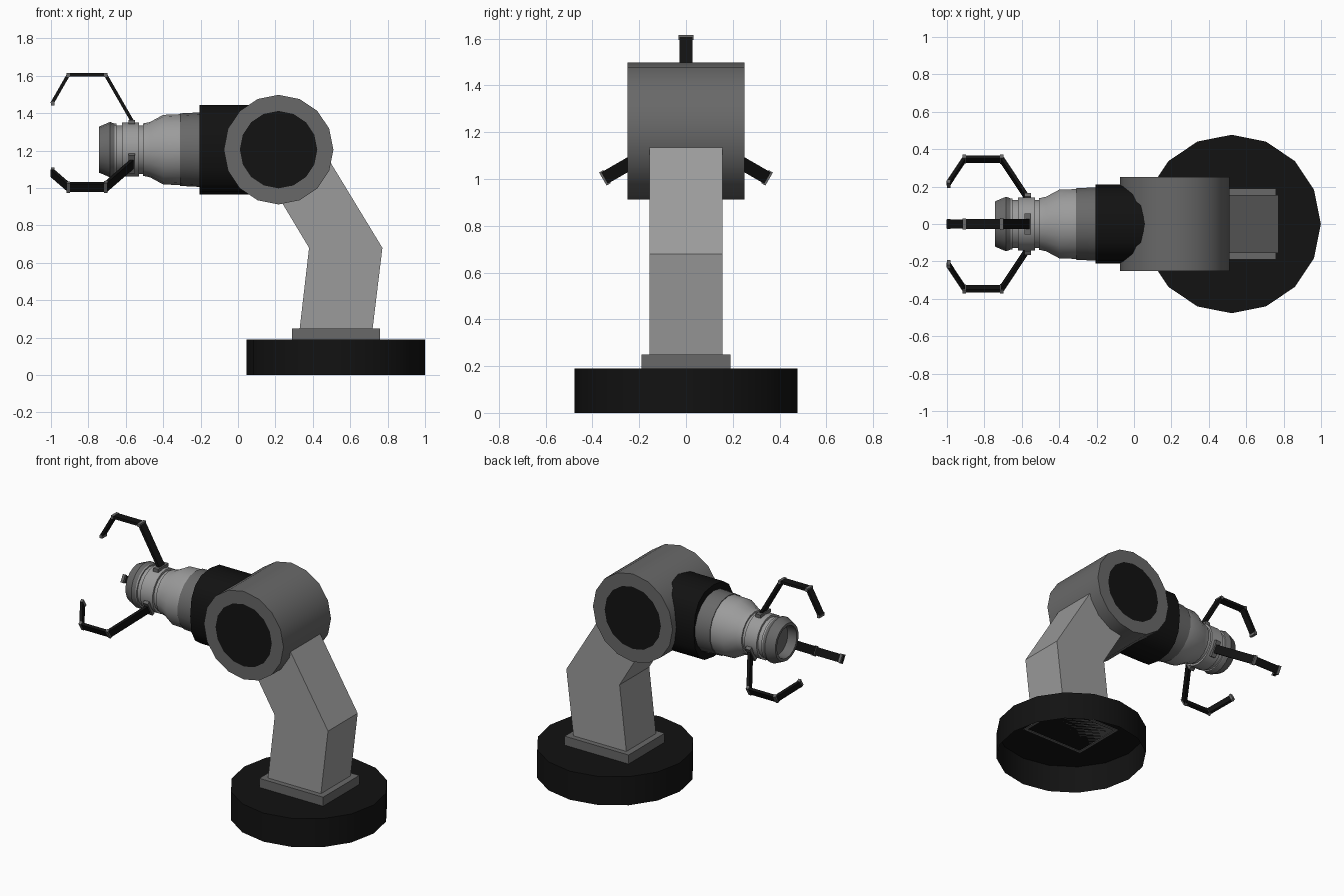
import bpy, bmesh
from math import sin, cos, pi, radians, atan2, hypot
from mathutils import Matrix, Vector

if "Cube" in bpy.data.objects:
    bpy.data.objects.remove(bpy.data.objects["Cube"])

AXIS_Z = 1.205   # height of the elbow drum and nozzle axis


def material(name, v):
    m = bpy.data.materials.new(name)
    m.diffuse_color = (v, v, v, 1)
    m.use_nodes = True
    m.node_tree.nodes["Principled BSDF"].inputs["Base Color"].default_value = m.diffuse_color
    return m


BLACK = material("black", 0.006)
MID = material("mid_grey", 0.14)
LIGHT = material("light_grey", 0.33)


def finish(name, bm, mats, smooth=False, matrix=None, normals=True):
    if normals:
        bmesh.ops.recalc_face_normals(bm, faces=bm.faces)
    if matrix:
        bm.transform(matrix)
    me = bpy.data.meshes.new(name)
    bm.to_mesh(me)
    bm.free()
    for m in mats:
        me.materials.append(m)
    if smooth:
        for p in me.polygons:
            p.use_smooth = True
        me.set_sharp_from_angle(angle=radians(31))
    ob = bpy.data.objects.new(name, me)
    bpy.context.collection.objects.link(ob)
    return ob


def add_box(bm, centre, size, rot=None):
    m = Matrix.Translation(centre) @ (rot or Matrix()) @ Matrix.Diagonal((*size, 1))
    bmesh.ops.create_cube(bm, size=1, matrix=m)


def loft(bm, rings, caps=True):
    loops = [[bm.verts.new(p) for p in r] for r in rings]
    n = len(loops[0])
    for a, b in zip(loops, loops[1:]):
        for i in range(n):
            bm.faces.new((a[i], a[(i + 1) % n], b[(i + 1) % n], b[i]))
    if caps:
        bm.faces.new(loops[0])
        bm.faces.new(loops[-1])


def ring_x(x, r, n=18):
    return [(x, r * sin(2 * pi * i / n), AXIS_Z + r * cos(2 * pi * i / n)) for i in range(n)]


# round base, open underneath
bm = bmesh.new()
circle = [(0.522 + 0.477 * cos(i * pi / 8), 0.477 * sin(i * pi / 8)) for i in range(16)]
lower = [bm.verts.new((x, y, 0)) for x, y in circle]
upper = [bm.verts.new((x, y, 0.19)) for x, y in circle]
for i in range(16):
    j = (i + 1) % 16
    bm.faces.new((lower[i], lower[j], upper[j], upper[i]))
bm.faces.new(upper)
finish("base", bm, [BLACK], True, normals=False)

# plinth and its edge showing under the base
bm = bmesh.new()
add_box(bm, (0.525, 0, 0.22), (0.47, 0.38, 0.06))
for s in (-1, 1):
    add_box(bm, (0.525 + s * 0.225, 0, 0.187), (0.02, 0.38, 0.004))
    add_box(bm, (0.525, s * 0.18, 0.187), (0.43, 0.02, 0.004))
finish("plinth", bm, [MID])

# bent lower arm
bm = bmesh.new()
profile = [(0.33, 0.25), (0.72, 0.25), (0.772, 0.68), (0.45, 1.21), (0.20, 0.98), (0.38, 0.68)]
loft(bm, [[(x, y, z) for x, z in profile] for y in (-0.156, 0.156)])
finish("lower_arm", bm, [LIGHT])

# elbow drum with dark inset discs on both ends
bm = bmesh.new()
loft(bm, [[(0.217 + r * sin(i * pi / 8), y, AXIS_Z + r * cos(i * pi / 8)) for i in range(16)]
          for y, r in ((-0.25, 0.207), (-0.25, 0.293), (0.25, 0.293), (0.25, 0.207))])
for f in bm.faces:
    if len(f.verts) == 16:
        f.material_index = 1
finish("elbow_drum", bm, [MID, BLACK], True)

# dark sleeve, a rounded-octagon section entering the drum
def rounded(t):
    c, s, e = cos(t), sin(t), 0.8
    return (0.21 * abs(c) ** e * (1 if c > 0 else -1),
            AXIS_Z + 0.24 * abs(s) ** e * (1 if s > 0 else -1))

bm = bmesh.new()
section = [rounded(i * pi / 8) for i in range(16)]
loft(bm, [[(x, y, z) for y, z in section] for x in (-0.205, 0.12)])
finish("sleeve", bm, [BLACK], True)

# nozzle collar, stepped body and flared hollow muzzle
def turned(name, profile, mat):
    bm = bmesh.new()
    loft(bm, [ring_x(x, r) for x, r in profile])
    finish(name, bm, [mat], True)

turned("collar", [(-0.31, 0.194), (-0.19, 0.2)], MID)
turned("nozzle_body", [(-0.67, 0.139), (-0.65, 0.139), (-0.65, 0.13), (-0.62, 0.13),
                       (-0.62, 0.144), (-0.53, 0.144), (-0.53, 0.13), (-0.507, 0.13),
                       (-0.507, 0.14), (-0.47, 0.148), (-0.40, 0.186), (-0.30, 0.19)], LIGHT)
turned("muzzle", [(-0.68, 0.10), (-0.743, 0.105), (-0.743, 0.123),
                  (-0.684, 0.148), (-0.66, 0.139)], MID)

# three jointed claws around the nozzle
path = [(-0.567, 0.155), (-0.708, 0.40), (-0.907, 0.40), (-0.995, 0.247)]
widths = (0.056, 0.051, 0.046)
for k in range(3):
    place = Matrix.Translation((0, 0, AXIS_Z)) @ Matrix.Rotation(k * 2 * pi / 3, 4, 'X')
    bm = bmesh.new()
    for (x0, z0), (x1, z1), w in zip(path, path[1:], widths):
        rot = Matrix.Rotation(-atan2(z1 - z0, x1 - x0), 4, 'Y')
        add_box(bm, ((x0 + x1) / 2, 0, (z0 + z1) / 2),
                (hypot(x1 - x0, z1 - z0), w, 0.018), rot)
    finish(f"claw_{k + 1}", bm, [BLACK], matrix=place)
    bm = bmesh.new()
    add_box(bm, (-0.568, 0, 0.148), (0.036, 0.11, 0.022))
    for (x, z), w in zip(path[1:], (0.064, 0.059, 0.053)):
        add_box(bm, (x + (0.004 if z < 0.3 else 0), 0, z), (0.018, w, 0.021))
    finish(f"claw_joints_{k + 1}", bm, [MID], matrix=place)
